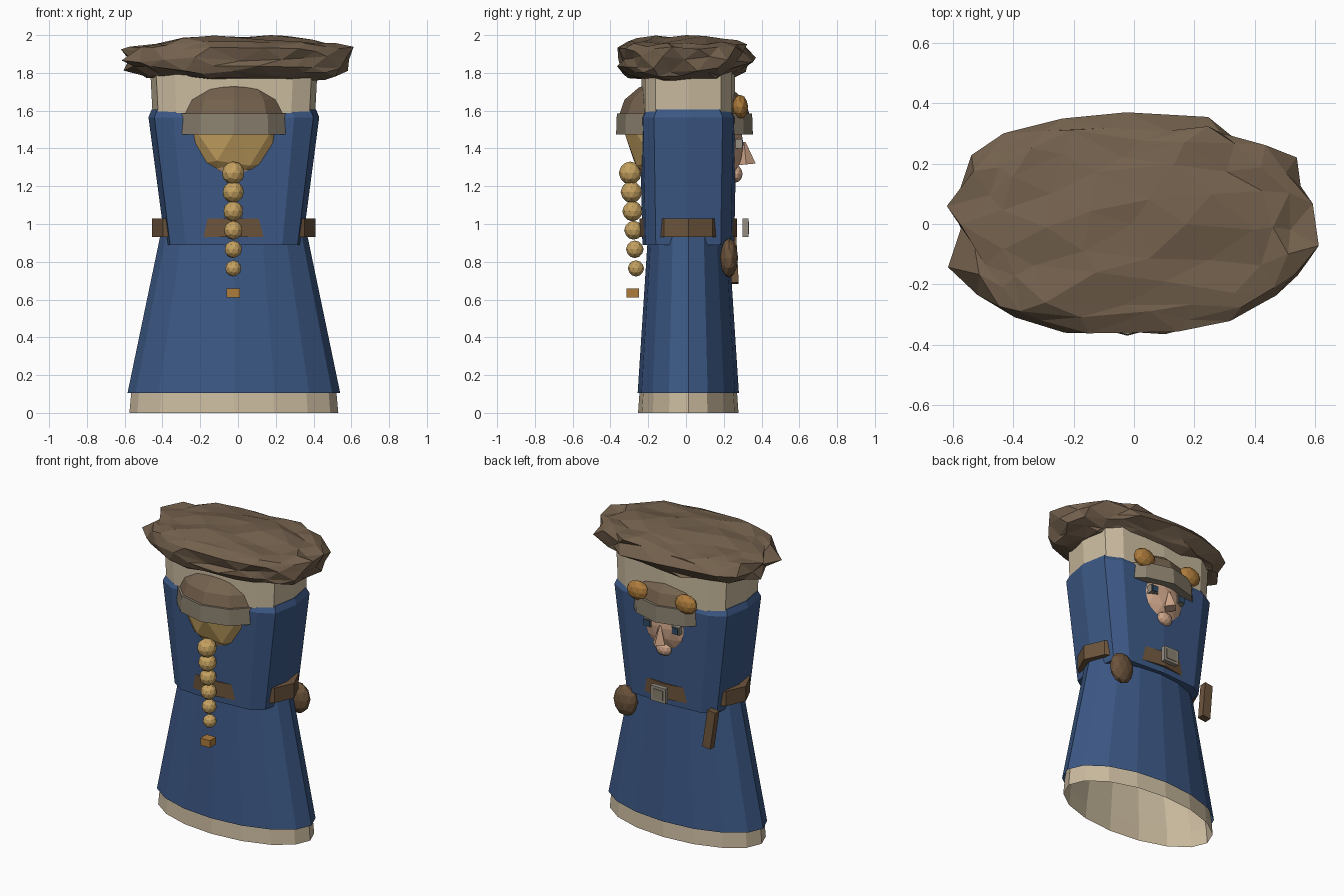
import bpy, bmesh, math, random
from mathutils import Matrix, Vector, Euler

random.seed(11)
if "Cube" in bpy.data.objects:
    bpy.data.objects.remove(bpy.data.objects["Cube"])

CX, CY = -0.022, 0.012  # body axis


def material(name, r, g, b):
    m = bpy.data.materials.new(name)
    m.use_nodes = True
    m.diffuse_color = (r, g, b, 1)
    m.node_tree.nodes["Principled BSDF"].inputs["Base Color"].default_value = (r, g, b, 1)
    return m


BLUE = material("blue cloth", 0.045, 0.098, 0.235)
CREAM = material("cream linen", 0.60, 0.50, 0.35)
BROWN = material("dark brown fur", 0.175, 0.12, 0.075)
LEATHER = material("brown leather", 0.15, 0.088, 0.045)
GOLD = material("golden hair", 0.56, 0.36, 0.12)
ORANGE = material("orange brass", 0.42, 0.20, 0.045)
STONE = material("grey fur trim", 0.26, 0.22, 0.16)
SKIN = material("skin", 0.62, 0.38, 0.25)
METAL = material("grey metal", 0.30, 0.27, 0.22)
IRIS = material("eye blue", 0.03, 0.07, 0.13)


def finish(name, bm, mat):
    bmesh.ops.recalc_face_normals(bm, faces=bm.faces)
    mesh = bpy.data.meshes.new(name)
    bm.to_mesh(mesh)
    bm.free()
    mesh.materials.append(mat)
    ob = bpy.data.objects.new(name, mesh)
    bpy.context.collection.objects.link(ob)
    return ob


def place(loc, size, rot=(0, 0, 0)):
    return Matrix.LocRotScale(Vector(loc), Euler(rot), Vector(size))


def box(name, loc, size, mat, rot=(0, 0, 0)):
    bm = bmesh.new()
    bmesh.ops.create_cube(bm, size=1, matrix=place(loc, size, rot))
    return finish(name, bm, mat)


def ball(name, loc, radii, mat, detail=2):
    bm = bmesh.new()
    bmesh.ops.create_icosphere(bm, subdivisions=detail, radius=1, matrix=place(loc, radii))
    return finish(name, bm, mat)


def loft(name, rings, mat, bottom=True, top=True):
    """Skin a stack of equal-length point rings."""
    bm = bmesh.new()
    loops = [[bm.verts.new(p) for p in ring] for ring in rings]
    n = len(loops[0])
    for a, b in zip(loops, loops[1:]):
        for i in range(n):
            j = (i + 1) % n
            bm.faces.new((a[i], a[j], b[j], b[i]))
    if bottom:
        bm.faces.new(loops[0][::-1])
    if top:
        bm.faces.new(loops[-1])
    return finish(name, bm, mat)


def power(v, p):
    """Signed power; below one it squares off a round shape."""
    return 0.0 if abs(v) < 1e-6 else math.copysign(abs(v) ** p, v)


def oval(rx, ry, z, cy=CY, n=12, p=1):
    angles = [2 * math.pi * i / n for i in range(n)]
    return [(CX + rx * power(math.cos(a), p), cy + ry * power(math.sin(a), p), z) for a in angles]


# Robe: underskirt, skirt, torso and collar
loft("underskirt", [oval(0.553, 0.266, 0, n=16), oval(0.543, 0.258, 0.11, n=16),
                    oval(0.37, 0.2, 0.9, n=16)], CREAM, bottom=False)
loft("skirt", [oval(0.563, 0.268, 0.105, n=16), oval(0.387, 0.213, 0.95, n=16)],
     BLUE, bottom=False, top=False)
loft("torso", [oval(0.363, 0.243, 0.89, p=0.5), oval(0.452, 0.257, 1.565, p=0.5),
               oval(0.436, 0.235, 1.605, p=0.5)], BLUE)
loft("collar", [oval(0.426, 0.245, 1.5, p=0.5), oval(0.443, 0.247, 1.82, p=0.5)], CREAM)

# Belt with its buckle, pouch and sheath
loft("belt", [oval(0.433, 0.259, 0.93), oval(0.433, 0.259, 1.03)], LEATHER)
box("buckle", (CX, 0.315, 0.98), (0.11, 0.03, 0.1), METAL)
box("buckle_plate", (CX, 0.331, 0.98), (0.075, 0.006, 0.065), STONE)
ball("pouch", (0.29, 0.228, 0.82), (0.085, 0.048, 0.105), LEATHER)
box("sheath", (-0.36, 0.25, 0.81), (0.06, 0.045, 0.25), LEATHER, (0.05, -0.12, 0))

# Shaggy fur mass on top: squared, noisy ball fitted to its bounds
bm = bmesh.new()
bmesh.ops.create_icosphere(bm, subdivisions=3, radius=1)
for v in bm.verts:
    k = 1 + random.uniform(-0.07, 0.07)
    v.co.x = power(v.co.x, 0.85) * k + random.uniform(-0.05, 0.05)
    v.co.y = power(v.co.y, 0.85) * k + random.uniform(-0.05, 0.05)
    v.co.z = power(v.co.z, 0.6) + random.uniform(-0.16, 0.16)
for axis, (low, high) in enumerate([(-0.62, 0.612), (-0.365, 0.37), (1.745, 2.0)]):
    a = min(v.co[axis] for v in bm.verts)
    b = max(v.co[axis] for v in bm.verts)
    for v in bm.verts:
        v.co[axis] = low + (v.co[axis] - a) / (b - a) * (high - low)
finish("fur_top", bm, BROWN)

# Head, with hair covering only its braided side
ball("head", (CX, 0.01, 1.42), (0.27, 0.295, 0.29), SKIN, 3)
ball("chin", (CX, 0.265, 1.265), (0.055, 0.035, 0.045), SKIN)
bm = bmesh.new()
bmesh.ops.create_icosphere(bm, subdivisions=2, radius=0.325, matrix=place((CX, 0, 1.48), (1, 1, 1)))
bmesh.ops.bisect_plane(bm, geom=bm.verts[:] + bm.edges[:] + bm.faces[:],
                       plane_co=(0, 0, 0), plane_no=(0, 1, 0), clear_outer=True)
finish("hair", bm, GOLD)

# Face
bm = bmesh.new()
bmesh.ops.create_cone(bm, cap_ends=True, segments=4, radius1=0.05, radius2=0.008, depth=0.12,
                      matrix=place((CX, 0.313, 1.375), (0.9, 1, 1), (0.1, 0, 0)))
finish("nose", bm, SKIN)
for side, s in (("left", 1), ("right", -1)):
    x = CX + s * 0.105
    box(side + "_eye", (x, 0.275, 1.425), (0.055, 0.045, 0.052), METAL)
    box(side + "_iris", (x, 0.3, 1.425), (0.042, 0.006, 0.04), IRIS)
    ball(side + "_goggle", (CX + s * 0.18, 0.287, 1.62), (0.078, 0.042, 0.064), ORANGE)

# Fur cap: trim band and dome
loft("cap_band", [oval(0.362, 0.362, 1.475, cy=-0.008), oval(0.358, 0.358, 1.585, cy=-0.008)], STONE)
dome = [(math.cos(t), 1.58 + 0.2 * math.sin(t)) for t in (0, 0.4, 0.8, 1.25)]
loft("cap_dome", [oval(0.345 * r, 0.345 * r, z, cy=-0.008) for r, z in dome], BROWN)

# Braid of shrinking beads with a square tie
for i in range(6):
    t = i / 5
    r = 0.061 - 0.018 * t
    ball(f"braid_bead_{i + 1}", (-0.025, -0.295 + 0.03 * t, 1.27 - 0.505 * t), (r, r, r), GOLD)
box("braid_tie", (-0.025, -0.282, 0.635), (0.07, 0.065, 0.048), ORANGE)
